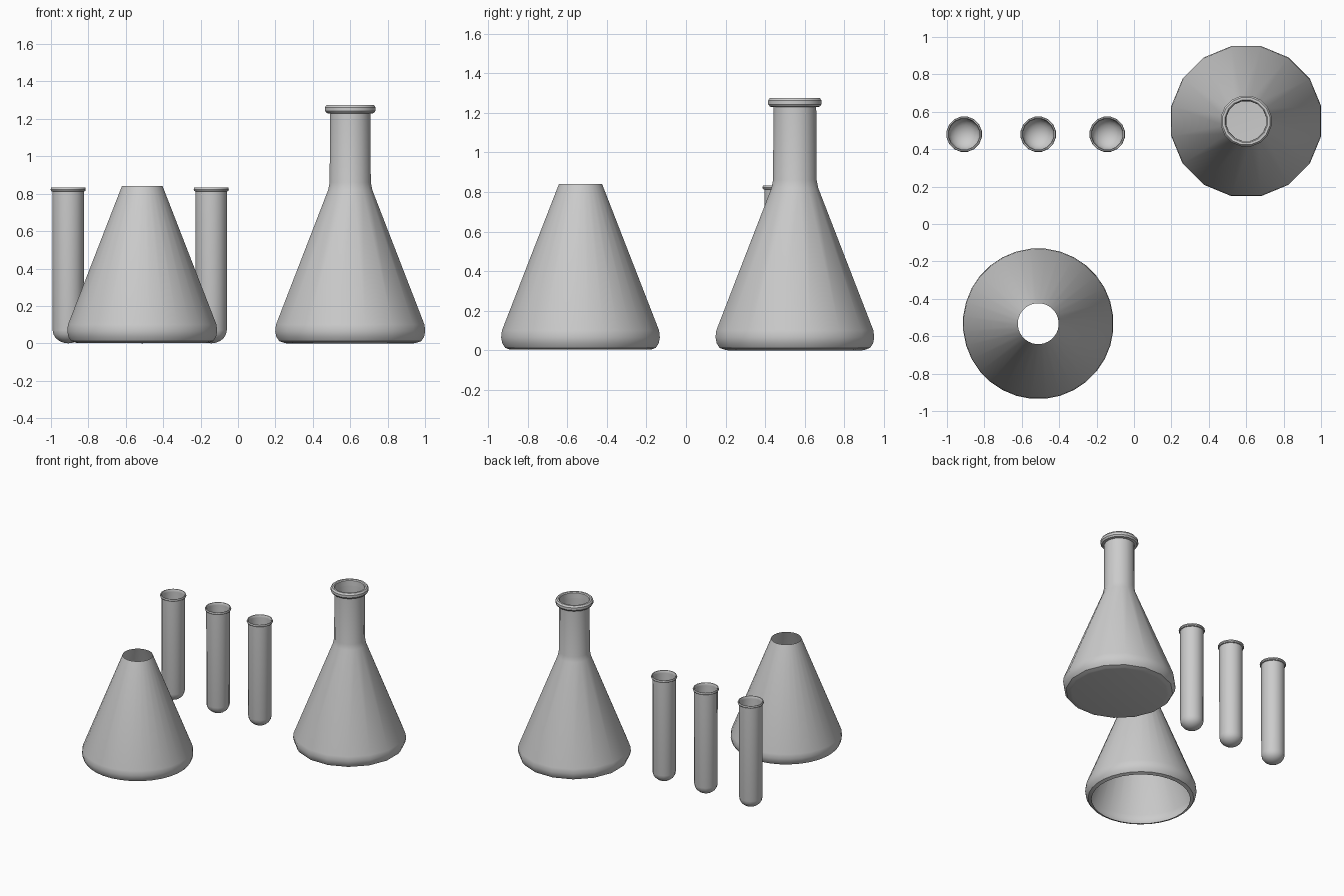
import bpy, bmesh
from math import pi, sin, cos

if "Cube" in bpy.data.objects:
    bpy.data.objects.remove(bpy.data.objects["Cube"])


def lathe(name, profile, sides, loc):
    """Spin an (r, z) profile; radii are measured to the flat of each side."""
    bm = bmesh.new()
    k = 1 / cos(pi / sides)
    rings = []
    for r, z in profile:
        if r == 0:
            rings.append([bm.verts.new((0, 0, z))] * sides)
        else:
            rings.append([bm.verts.new((r * k * cos(2 * pi * (i + .5) / sides),
                                        r * k * sin(2 * pi * (i + .5) / sides), z))
                          for i in range(sides)])
    for a, b in zip(rings, rings[1:]):
        for i in range(sides):
            j = (i + 1) % sides
            quad = list(dict.fromkeys((a[i], a[j], b[j], b[i])))
            bm.faces.new(quad)
    me = bpy.data.meshes.new(name)
    bm.to_mesh(me)
    bm.free()
    ob = bpy.data.objects.new(name, me)
    bpy.context.collection.objects.link(ob)
    ob.location = loc
    bpy.ops.object.select_all(action='DESELECT')
    ob.select_set(True)
    bpy.context.view_layer.objects.active = ob
    bpy.ops.object.shade_smooth_by_angle(angle=pi / 6)
    return ob


# Rounded conical body shared by the flask and the loose shell
body = [(.355, .003), (.38, .012), (.395, .035), (.401, .065), (.397, .10)]

# Flask: closed base, cone, neck and rolled lip
lathe("flask", [(0, 0), (.34, 0)] + body + [
    (.118, .82), (.110, .86), (.108, 1.228),
    (.126, 1.231), (.135, 1.243), (.135, 1.262), (.126, 1.275),
    (.113, 1.275), (.107, 1.268), (.106, 1.228)], 16, (.6, .55, 0))

# Loose conical shell, open at both ends
lathe("conical_shell", body + [(.109, .84)], 32, (-.512, -.533, 0))

# Test tubes: rounded bottom, straight wall and small lip
R, H = .083, .07
tube = [(R * sin(a * pi / 10), H - H * cos(a * pi / 10)) for a in range(6)]
tube += [(.084, .812), (.091, .814), (.094, .822), (.091, .833),
         (.085, .833), (.081, .826), (.081, .812)]
for n, x in enumerate((-.908, -.512, -.143)):
    lathe(f"test_tube_{n + 1}", tube, 16, (x, .48, 0))
